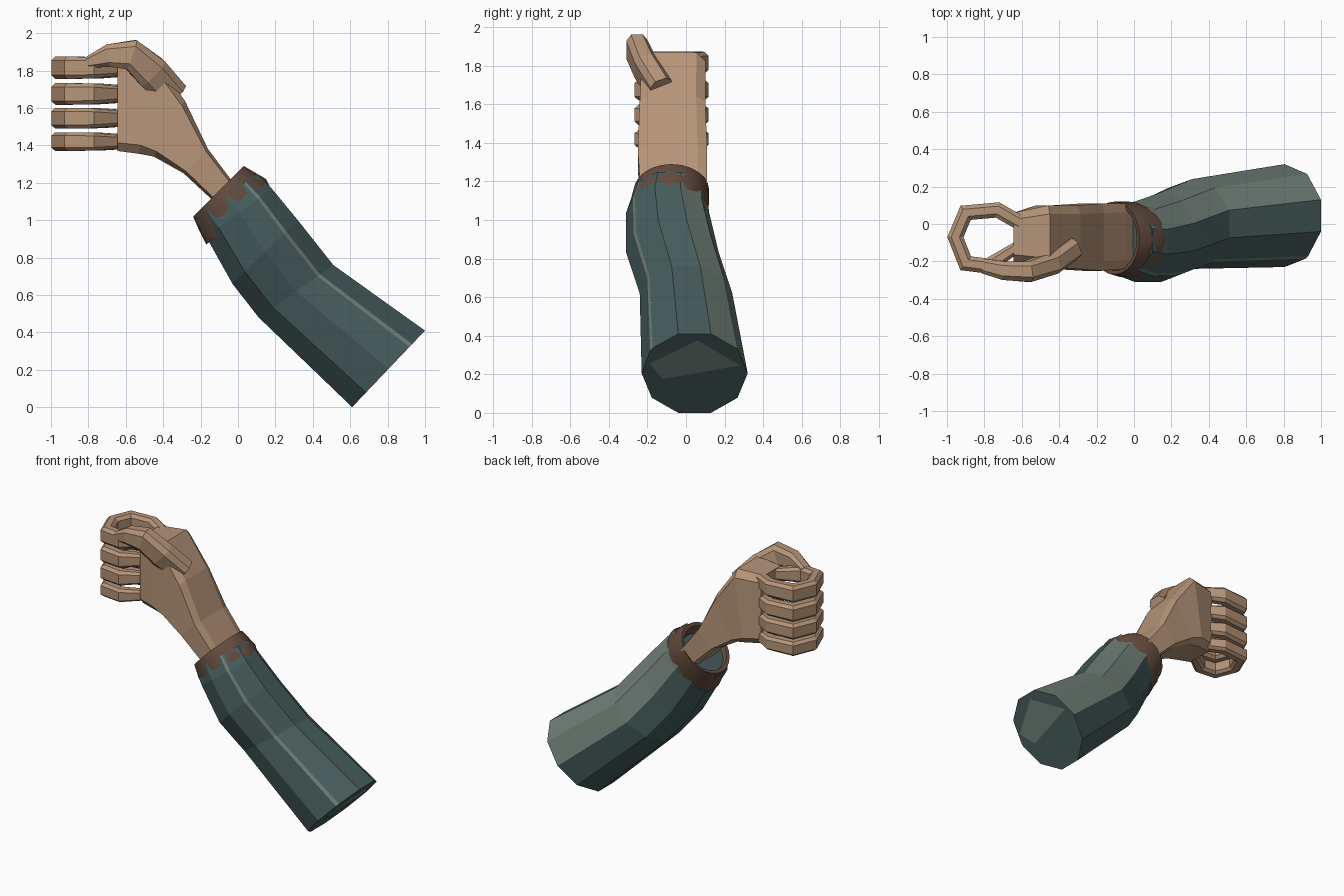
import bpy, bmesh
from math import sin, cos, radians
from mathutils import Vector

cube = bpy.data.objects.get("Cube")
if cube:
    bpy.data.objects.remove(cube)


def material(name, rgb):
    m = bpy.data.materials.new(name)
    m.use_nodes = True
    m.diffuse_color = (*rgb, 1)
    m.node_tree.nodes["Principled BSDF"].inputs["Base Color"].default_value = (*rgb, 1)
    return m


skin = material("tan skin", (0.47, 0.30, 0.19))
teal = material("dark teal cloth", (0.062, 0.108, 0.108))
pale = material("pale green cloth", (0.16, 0.21, 0.185))
brown = material("brown leather", (0.13, 0.072, 0.05))


def round_profile(angles, grow=1.0):
    return [(cos(radians(a)) * grow, sin(radians(a))) for a in angles]


def chamfer_profile(c, d):
    return [(1, d), (c, 1), (-c, 1), (-1, d), (-1, -d), (-c, -1), (c, -1), (1, -d)]


def loft(name, profile, rings, mats, light_sides=(), smooth=False):
    """Skin a profile over rings of (centre, half axis u, half axis v)."""
    bm = bmesh.new()
    loops = [[bm.verts.new(c + u * p + v * q) for p, q in profile] for c, u, v in rings]
    n = len(profile)
    for low, high in zip(loops, loops[1:]):
        for i in range(n):
            j = (i + 1) % n
            f = bm.faces.new((low[i], low[j], high[j], high[i]))
            f.material_index = 1 if i in light_sides else 0
    bm.faces.new(loops[0][::-1])
    bm.faces.new(loops[-1])
    bmesh.ops.recalc_face_normals(bm, faces=bm.faces)
    mesh = bpy.data.meshes.new(name)
    bm.to_mesh(mesh)
    bm.free()
    for m in mats:
        mesh.materials.append(m)
    obj = bpy.data.objects.new(name, mesh)
    bpy.context.collection.objects.link(obj)
    if smooth:
        bpy.ops.object.select_all(action='DESELECT')
        obj.select_set(True)
        bpy.context.view_layer.objects.active = obj
        bpy.ops.object.shade_smooth_by_angle(angle=radians(40))
    return obj


def section(ax, az, bx, bz, y0, y1):
    """Ring spanning a to b in the side plane and y0 to y1 in depth."""
    a, b = Vector((ax, 0, az)), Vector((bx, 0, bz))
    return (a + b) / 2 + Vector((0, (y0 + y1) / 2, 0)), (b - a) / 2, Vector((0, (y1 - y0) / 2, 0))


def sweep(path, ref, sides, depths):
    """Mitred rings along a path; sides lie across ref, depths along it."""
    pts = [Vector(p) for p in path]
    rings = []
    for i, p in enumerate(pts):
        before = (p - pts[max(i - 1, 0)]).normalized()
        after = (pts[min(i + 1, len(pts) - 1)] - p).normalized()
        t = (before + after).normalized()
        s = t.cross(ref).normalized()
        miter = 1 / max(t.dot(after if i == 0 else before), 0.7)
        rings.append((p, s * sides[i] * miter, s.cross(t) * depths[i]))
    return rings


# Sleeve with pale facets along the upper back and a narrow pale seam in front
sleeve_angles = [18, 54, 90, 126, 162, 198, 234, 270, 303, 308, 342]
loft("sleeve", round_profile(sleeve_angles, 1.05), [
    section(0.61, 0.0, 1.0, 0.41, -0.23, 0.32),
    section(0.11, 0.48, 0.51, 0.76, -0.24, 0.24),
    section(-0.03, 0.66, 0.32, 1.0, -0.31, 0.17),
    section(-0.17, 0.91, 0.18, 1.17, -0.31, 0.12),
    section(-0.23, 1.0, 0.10, 1.25, -0.28, 0.11),
], [teal, pale], light_sides=(0, 1, 8))

# Pale patch on the closed end of the sleeve
patch = bpy.data.meshes.new("sleeve_end_patch")
corners = [(-0.19, 0.26), (-0.12, 0.18), (0.28, 0.25), (0.06, 0.38)]
patch.from_pydata([(0.614 + z * 0.95, y, z - 0.004) for y, z in corners], [], [(0, 1, 2, 3)])
patch.materials.append(pale)
bpy.context.collection.objects.link(bpy.data.objects.new("sleeve_end_patch", patch))

# Hollow leather cuff inside the sleeve opening
loft("cuff", round_profile(range(0, 360, 15)), [
    section(-0.17, 0.87, 0.19, 1.14, -0.28, 0.10),
    section(-0.21, 0.95, 0.15, 1.22, -0.29, 0.12),
    section(-0.24, 1.02, 0.03, 1.29, -0.27, 0.12),
    section(-0.22, 1.035, 0.015, 1.27, -0.25, 0.10),
    section(-0.15, 0.99, 0.05, 1.18, -0.22, 0.07),
], [brown], smooth=True)

# Palm and wrist
loft("palm", chamfer_profile(0.82, 0.72), [
    section(-0.07, 1.02, 0.03, 1.12, -0.23, 0.10),
    section(-0.15, 1.12, -0.04, 1.22, -0.24, 0.11),
    section(-0.29, 1.25, -0.16, 1.38, -0.25, 0.11),
    section(-0.45, 1.34, -0.285, 1.64, -0.24, 0.10),
    section(-0.53, 1.355, -0.45, 1.87, -0.23, 0.10),
    section(-0.645, 1.37, -0.645, 1.86, -0.20, 0.06),
], [skin])

# Four curled fingers
curl = [(-0.58, -0.01), (-0.73, 0.075), (-0.90, 0.06), (-0.955, -0.07),
        (-0.90, -0.21), (-0.78, -0.225), (-0.62, -0.12)]
finger_depth = [0.75, 0.95, 1, 1, 1, 0.95, 0.65]
fingers = [("index", 1.815, 0.06), ("middle", 1.675, 0.058),
           ("ring", 1.545, 0.056), ("little", 1.42, 0.05)]
for name, z, half in fingers:
    rings = sweep([(x, y, z) for x, y in curl], Vector((0, 0, 1)),
                  [0.04] * 6 + [0.03], [half * d for d in finger_depth])
    loft(name + "_finger", chamfer_profile(0.5, 0.65), rings, [skin])

# Thumb folded across the top of the fist
thumb = [(-0.35, -0.13, 1.67), (-0.46, -0.21, 1.79), (-0.57, -0.255, 1.885),
         (-0.69, -0.25, 1.88), (-0.80, -0.225, 1.845)]
loft("thumb", chamfer_profile(0.6, 0.55),
     sweep(thumb, Vector((0, 1, 0)), [0.085, 0.09, 0.075, 0.06, 0.03],
           [0.06, 0.06, 0.055, 0.05, 0.04]), [skin])
